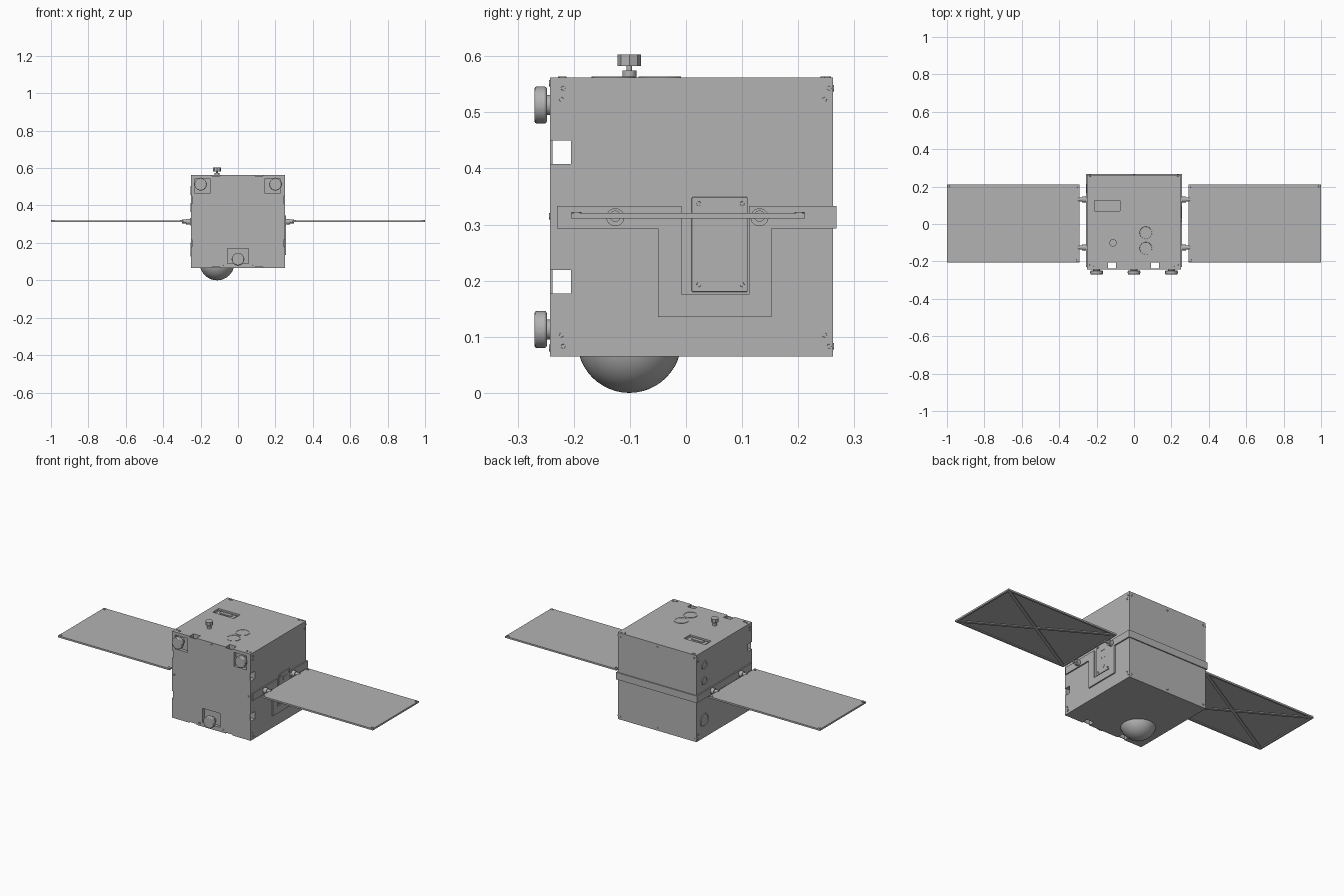
import bpy, bmesh, math
from mathutils import Matrix, Vector

if "Cube" in bpy.data.objects:
    bpy.data.objects.remove(bpy.data.objects["Cube"], do_unlink=True)

GREY = (0.45, 0.45, 0.45, 1)
grey = bpy.data.materials.new("satin grey")
grey.use_nodes = True
grey.diffuse_color = GREY
grey.node_tree.nodes["Principled BSDF"].inputs["Base Color"].default_value = GREY

AXIS = {"x": Matrix.Rotation(math.pi / 2, 4, "Y"),
        "y": Matrix.Rotation(math.pi / 2, 4, "X"),
        "z": Matrix.Identity(4)}


def finish(name, bm, smooth=False, bevel=0):
    bmesh.ops.recalc_face_normals(bm, faces=bm.faces)
    mesh = bpy.data.meshes.new(name)
    bm.to_mesh(mesh)
    bm.free()
    mesh.materials.append(grey)
    ob = bpy.data.objects.new(name, mesh)
    bpy.context.collection.objects.link(ob)
    if bevel:
        mod = ob.modifiers.new("soft edge", "BEVEL")
        mod.width, mod.segments, mod.limit_method = bevel, 2, "ANGLE"
    if smooth:
        bpy.ops.object.select_all(action="DESELECT")
        ob.select_set(True)
        bpy.context.view_layer.objects.active = ob
        bpy.ops.object.shade_smooth_by_angle(angle=math.radians(35))
    return ob


def boxes(name, spans, bevel=0):
    """Boxes given as (x0, x1, y0, y1, z0, z1)."""
    bm = bmesh.new()
    for x0, x1, y0, y1, z0, z1 in spans:
        mid = Vector((x0 + x1, y0 + y1, z0 + z1)) / 2
        size = (x1 - x0, y1 - y0, z1 - z0)
        bmesh.ops.create_cube(bm, size=1,
                              matrix=Matrix.Translation(mid) @ Matrix.Diagonal((*size, 1)))
    return finish(name, bm, bevel=bevel)


def cylinders(name, points, r, depth, axis, sides=24, inset=0, sink=0, bevel=0):
    """Cylinders along an axis, optionally with sunken caps."""
    bm = bmesh.new()
    for p in points:
        bmesh.ops.create_cone(bm, cap_ends=True, segments=sides, radius1=r, radius2=r,
                              depth=depth, matrix=Matrix.Translation(p) @ AXIS[axis])
    if inset:
        caps = [f for f in bm.faces if len(f.verts) == sides]
        bmesh.ops.inset_individual(bm, faces=caps, thickness=inset, depth=0)
        for f in caps:
            low = bmesh.ops.inset_individual(bm, faces=[f], thickness=inset / 8, depth=-sink)
    return finish(name, bm, smooth=True, bevel=bevel)


def outline(name, pts, axis_value, thick, plane):
    """Extruded polygon on the side (yz) or the top (xy)."""
    bm = bmesh.new()
    place = (lambda a, b: (axis_value, a, b)) if plane == "yz" else (lambda a, b: (a, b, axis_value))
    face = bm.faces.new([bm.verts.new(place(a, b)) for a, b in pts])
    moved = bmesh.ops.extrude_face_region(bm, geom=[face])["geom"]
    step = (thick, 0, 0) if plane == "yz" else (0, 0, thick)
    bmesh.ops.translate(bm, vec=step, verts=[v for v in moved if isinstance(v, bmesh.types.BMVert)])
    return finish(name, bm)


def cut(ob, cutter):
    mod = ob.modifiers.new("cut", "BOOLEAN")
    mod.operation, mod.solver, mod.object = "DIFFERENCE", "EXACT", cutter
    bpy.ops.object.select_all(action="DESELECT")
    ob.select_set(True)
    bpy.context.view_layer.objects.active = ob
    bpy.ops.object.modifier_apply(modifier=mod.name)
    bpy.data.objects.remove(cutter, do_unlink=True)


# Main body with separation slots running right through it
W, F, B, Z0, Z1 = 0.25, -0.242, 0.262, 0.065, 0.562
body = boxes("body", [(-W, W, F, B, Z0, Z1)])
for z in (0.198, 0.429):
    cut(body, boxes("slot", [(-1, 1, F + 0.004, -0.205, z - 0.021, z + 0.021)]))
    cut(body, boxes("nick", [(s * 0.25 - 0.005, s * 0.25 + 0.005, -0.3, -0.22, z - 0.021, z + 0.021)
                             for s in (-1, 1)]))
for x in (-0.117, 0.113):
    cut(body, boxes("slot", [(x - 0.022, x + 0.022, F + 0.004, -0.205, -1, 1)]))
    cut(body, boxes("nick", [(x - 0.022, x + 0.022, -0.3, -0.22, z - 0.005, z + 0.005)
                             for z in (Z0, Z1)]))

# Front recesses that hold the feet
for x0, x1, z0, z1 in ((-0.23, -0.15, 0.465, 0.545), (0.145, 0.225, 0.465, 0.545),
                       (-0.055, 0.055, 0.09, 0.17)):
    cut(body, boxes("recess", [(x0, x1, -0.3, F + 0.018, z0, z1)]))

# Connector recess in the roof with a pill-shaped socket
cut(body, boxes("recess", [(-0.21, -0.075, 0.07, 0.125, Z1 - 0.01, 1)]))
pill = [(-0.143 + side * 0.028 + 0.011 * math.cos(a), 0.096 + 0.011 * math.sin(a))
        for side, start in ((1, -90), (-1, 90))
        for a in [math.radians(start + 22.5 * i) for i in range(9)]]
outline("roof_socket", pill, Z1 - 0.011, 0.01, "xy")
boxes("roof_socket_plate", [(-0.2, -0.085, 0.078, 0.115, Z1 - 0.012, Z1 - 0.006)])

# Round feet on the front
feet = [(-0.2, 0.513), (0.2, 0.513), (0, 0.113)]
cylinders("feet", [(x, -0.259, z) for x, z in feet], 0.033, 0.022, "y", 32, bevel=0.004)
cylinders("feet_stems", [(x, -0.235, z) for x, z in feet], 0.018, 0.035, "y")
cylinders("feet_pins", [(x, -0.259, z) for x, z in feet], 0.004, 0.068, "x", 12)

# Waist band around the back and far side
boxes("waist_band", [(-0.257, 0.257, B - 0.002, 0.268, 0.293, 0.333),
                     (-0.257, -W + 0.002, -0.23, 0.268, 0.293, 0.333)])

# Access plate with a stepped outline and its service panel
outline("access_plate", [(-0.23, 0.333), (-0.23, 0.293), (-0.05, 0.293), (-0.05, 0.135),
                         (0.152, 0.135), (0.152, 0.293), (0.268, 0.293), (0.268, 0.333),
                         (0.112, 0.333), (0.112, 0.175), (-0.008, 0.175), (-0.008, 0.333)],
        W - 0.002, 0.009, "yz")
boxes("service_panel", [(W - 0.002, W + 0.005, 0.01, 0.11, 0.18, 0.349)], bevel=0.002)
boxes("service_port", [(W, W + 0.007, 0.045, 0.078, 0.305, 0.327)])
cylinders("service_screws", [(W + 0.004, y, z) for y in (0.023, 0.1) for z in (0.193, 0.337)],
          0.006, 0.006, "x", 16, 0.002, 0.002)
cylinders("service_buttons", [(W + 0.004, y, 0.265) for y in (0.049, 0.073)], 0.005, 0.005, "x", 16)
cylinders("service_dial", [(W + 0.004, 0.062, 0.215)], 0.01, 0.005, "x")

# Round sensor windows on the far side
cylinders("small_windows", [(-W, 0.19, z) for z in (0.39, 0.48)], 0.024, 0.008, "x", 32, 0.005, 0.003)
cylinders("large_window", [(-W, 0.19, 0.165)], 0.037, 0.008, "x", 32, 0.006, 0.003)

# Body screws on the sides, roof, front and back
corners = [(-0.219, 0.543), (-0.222, 0.523), (-0.222, 0.103), (-0.219, 0.083),
           (0.255, 0.543), (0.247, 0.523), (0.247, 0.103), (0.255, 0.083)]
cylinders("side_screws", [(s * W, y, z) for s in (-1, 1) for y, z in corners],
          0.006, 0.005, "x", 12, 0.002, 0.0015)
cylinders("roof_screws", [(s * x, y, Z1) for s in (-1, 1)
                          for x, y in ((0.233, 0.252), (0.215, 0.246), (0.233, -0.219), (0.215, -0.222))],
          0.006, 0.004, "z", 12, 0.002, 0.0015)
cylinders("front_screws", [(x, F, z) for x, z in ((0, 0.552), (-0.237, 0.315), (0.237, 0.315),
                                                  (-0.075, 0.08), (0.075, 0.08))],
          0.006, 0.004, "y", 12, 0.002, 0.0015)
cylinders("back_screws", [(x, B, z) for x in (-0.235, 0, 0.235) for z in (0.083, 0.543)],
          0.006, 0.004, "y", 12, 0.002, 0.0015)

# Roof antenna and pair of round hatches
cylinders("antenna_base", [(-0.112, -0.101, 0.568)], 0.0125, 0.014, "z", 24)
cylinders("antenna_stem", [(-0.112, -0.101, 0.578)], 0.005, 0.016, "z", 16)
cylinders("antenna_head", [(-0.112, -0.101, 0.593)], 0.021, 0.02, "z", 8)
cylinders("roof_hatches", [(0.063, -0.047, Z1), (0.063, -0.13, Z1)], 0.038, 0.004, "z", 32, 0.005, 0.0015)

# Dome under the body
dome = bmesh.new()
bmesh.ops.create_uvsphere(dome, u_segments=48, v_segments=24, radius=0.093,
                          matrix=Matrix.Translation((-0.112, -0.101, 0.093)))
finish("belly_dome", dome, smooth=True)

# Solar wings: sheet, edge frame, diagonal braces, corner studs and hinges
for s, side in ((-1, "right"), (1, "left")):
    def span(x0, x1, *rest):
        return (min(s * x0, s * x1), max(s * x0, s * x1), *rest)
    boxes(side + "_wing_sheet", [span(0.292, 1, -0.205, 0.212, 0.3165, 0.3205)])
    lo, hi = 0.311, 0.318
    boxes(side + "_wing_frame", [span(0.292, 1, -0.205, -0.195, lo, hi), span(0.292, 1, 0.202, 0.212, lo, hi),
                                 span(0.292, 0.302, -0.205, 0.212, lo, hi), span(0.99, 1, -0.205, 0.212, lo, hi)])
    braces = bmesh.new()
    length, angle = math.hypot(0.69, 0.4), math.atan2(0.4, 0.69)
    for k in (-1, 1):
        bmesh.ops.create_cube(braces, size=1, matrix=Matrix.Translation((s * 0.646, 0.0035, 0.315))
                              @ Matrix.Rotation(k * angle, 4, "Z")
                              @ Matrix.Diagonal((length, 0.016, 0.006, 1)))
    finish(side + "_wing_braces", braces)
    cylinders(side + "_wing_studs", [(s * x, y, 0.317) for x in (0.302, 0.99) for y in (-0.195, 0.202)],
              0.009, 0.011, "z", 16, 0.003, 0.002)
    hinge_y = (-0.126, 0.131)
    cylinders(side + "_hinge_barrels", [(s * 0.262, y, 0.313) for y in hinge_y], 0.016, 0.03, "x", 24)
    cylinders(side + "_hinge_pins", [(s * 0.28, y, 0.315) for y in hinge_y], 0.010, 0.04, "x", 20)
